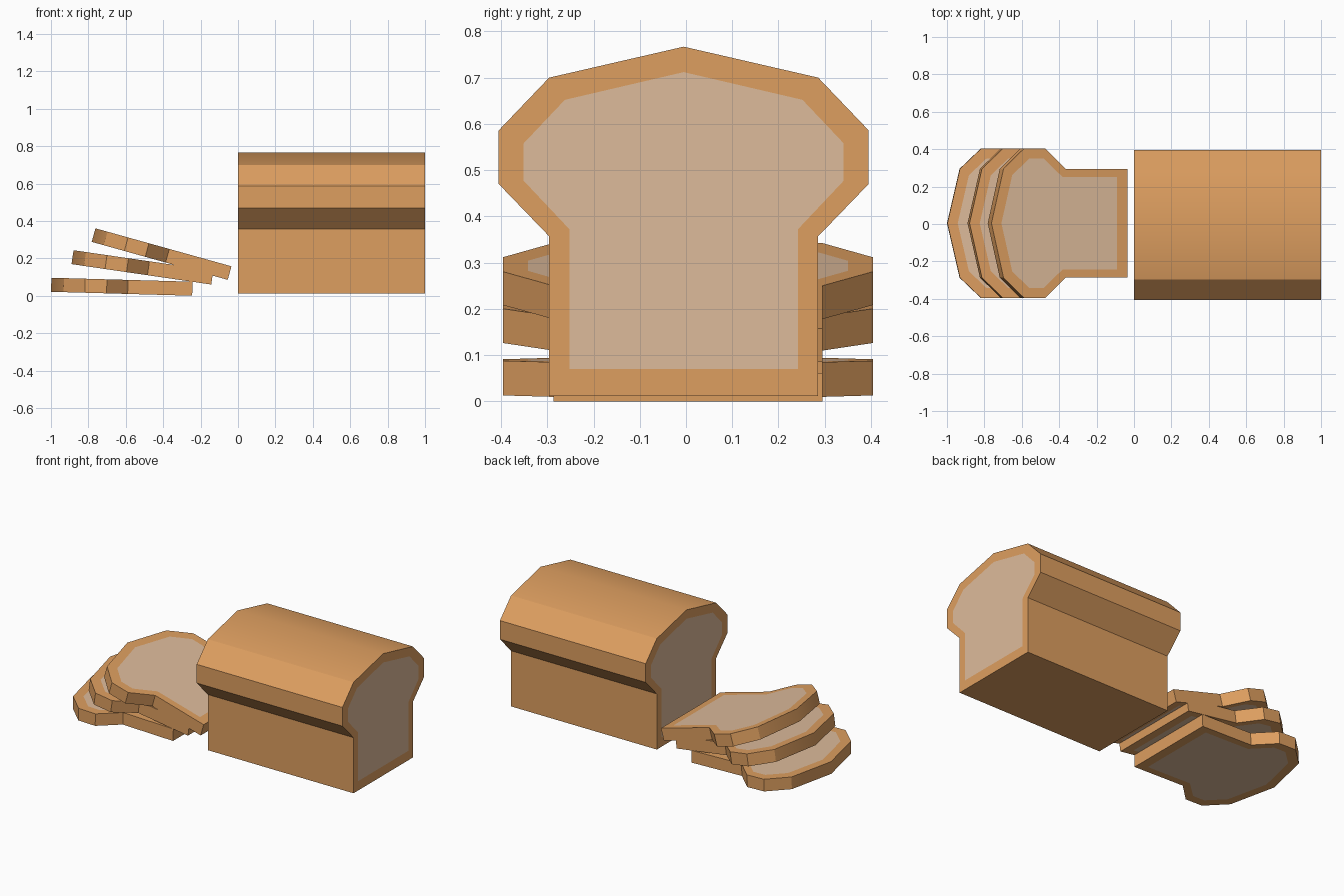
import bpy, bmesh, math
from mathutils import Vector

if "Cube" in bpy.data.objects:
    bpy.data.objects.remove(bpy.data.objects["Cube"])


def material(name, color):
    m = bpy.data.materials.new(name)
    m.diffuse_color = (*color, 1)
    m.use_nodes = True
    m.node_tree.nodes["Principled BSDF"].inputs["Base Color"].default_value = m.diffuse_color
    return m


crust = material("crust_brown", (0.73, 0.345, 0.117))
crumb = material("crumb_cream", (0.73, 0.50, 0.33))

# Half bread outlines as (half width, height), bottom corner up to the crown
OUTER = [(0.291, 0), (0.291, 0.345), (0.40, 0.458), (0.40, 0.574), (0.291, 0.688), (0, 0.755)]
INNER = [(0.247, 0.058), (0.247, 0.360), (0.346, 0.465), (0.346, 0.546), (0.257, 0.640), (0, 0.70)]


def mirrored(half):
    return half + [(-y, h) for y, h in reversed(half[:-1])]


def bread(name, length, origin, along, side, up):
    """Extruded bread outline with a crust rim and a crumb face at both ends."""
    origin, along, side, up = map(Vector, (origin, along, side, up))
    bm = bmesh.new()

    def ring(half, x):
        return [bm.verts.new(origin + along * x + side * y + up * h) for y, h in mirrored(half)]

    def bridge(a, b):
        n = len(a)
        for i in range(n):
            j = (i + 1) % n
            bm.faces.new((a[i], a[j], b[j], b[i]))

    outer = [ring(OUTER, x) for x in (0, length)]
    inner = [ring(INNER, x) for x in (0, length)]
    bridge(*outer)
    for o, i in zip(outer, inner):
        bridge(o, i)
        bm.faces.new(i).material_index = 1
    bmesh.ops.recalc_face_normals(bm, faces=bm.faces)
    mesh = bpy.data.meshes.new(name)
    bm.to_mesh(mesh)
    bm.free()
    mesh.materials.append(crust)
    mesh.materials.append(crumb)
    # Only the gentle crown edge is shaded smooth
    mesh.shade_smooth()
    mesh.set_sharp_from_angle(angle=math.radians(30))
    obj = bpy.data.objects.new(name, mesh)
    bpy.context.collection.objects.link(obj)


# Standing uncut loaf
bread("loaf", 1.0, (0, -0.005, 0.012), (1, 0, 0), (0, 1, 0), (0, 0, 1))

# Three fallen slices, fanned with growing tilt
SLICES = [("bottom_slice", -0.245, 0.0, 1.6),
          ("middle_slice", -0.143, 0.060, 8.3),
          ("top_slice", -0.055, 0.085, 15.6)]
for name, x, z, tilt in SLICES:
    c, s = math.cos(math.radians(tilt)), math.sin(math.radians(tilt))
    bread(name, 0.075, (x, 0.004, z), (s, 0, c), (0, -1, 0), (-c, 0, s))
